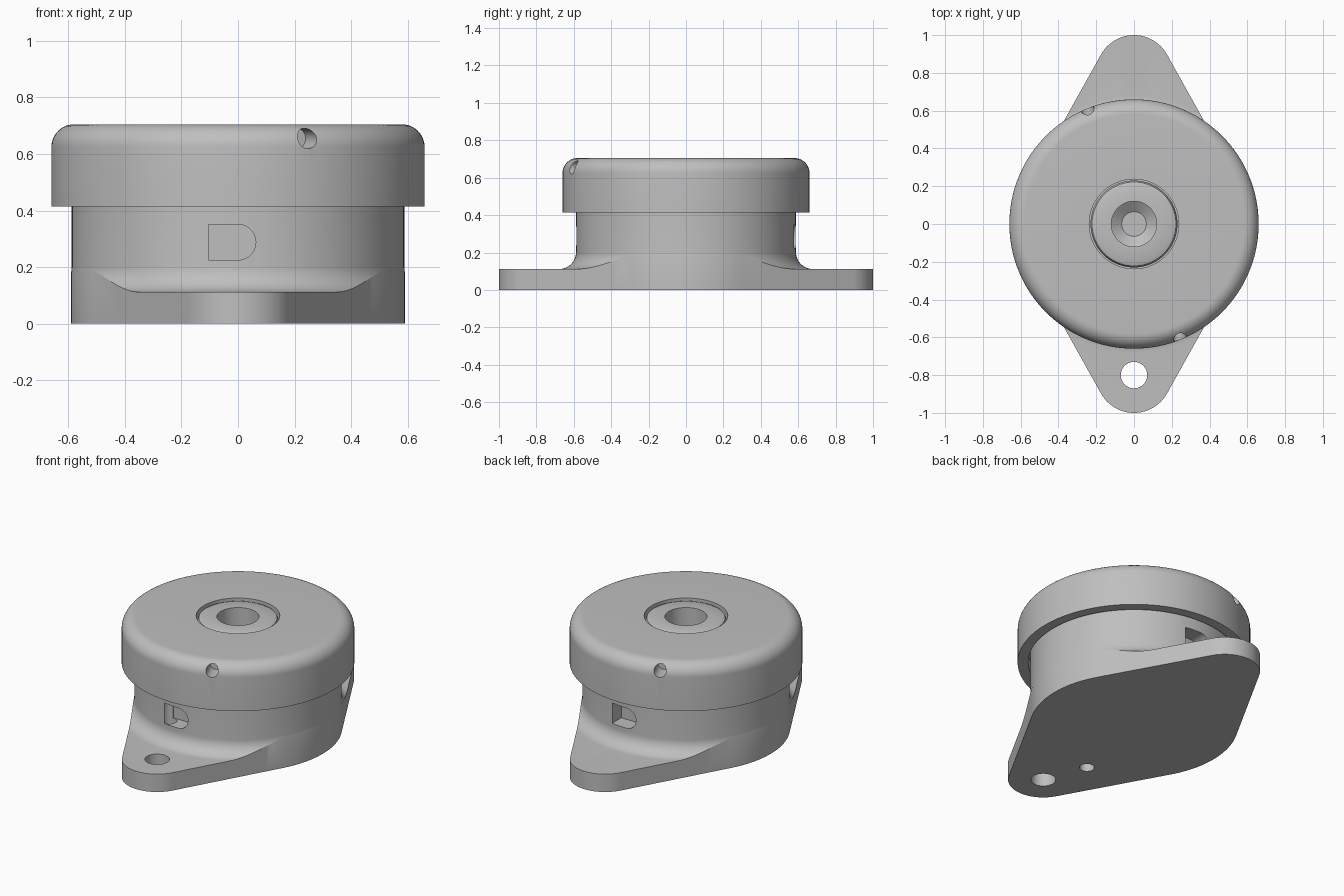
import bpy, bmesh, math
from mathutils import Matrix, Vector

cube = bpy.data.objects.get("Cube")
if cube:
    bpy.data.objects.remove(cube, do_unlink=True)

metal = bpy.data.materials.new("light_grey")
metal.use_nodes = True
GREY = (0.52, 0.52, 0.52, 1)
metal.diffuse_color = GREY
metal.node_tree.nodes["Principled BSDF"].inputs["Base Color"].default_value = GREY


def add_object(name, bm):
    bmesh.ops.recalc_face_normals(bm, faces=bm.faces)
    mesh = bpy.data.meshes.new(name)
    bm.to_mesh(mesh)
    bm.free()
    mesh.materials.append(metal)
    obj = bpy.data.objects.new(name, mesh)
    bpy.context.collection.objects.link(obj)
    return obj


def arc(cx, cy, r, start, end, steps):
    angles = [math.radians(start + (end - start) * i / steps) for i in range(steps + 1)]
    return [(cx + r * math.cos(a), cy + r * math.sin(a)) for a in angles]


def lathe(name, profile, closed=False, steps=128):
    bm = bmesh.new()
    verts = [bm.verts.new((r, 0, z)) for r, z in profile]
    edges = [bm.edges.new(pair) for pair in zip(verts, verts[1:])]
    if closed:
        edges.append(bm.edges.new((verts[-1], verts[0])))
    bmesh.ops.spin(bm, geom=verts + edges, cent=(0, 0, 0), axis=(0, 0, 1),
                   angle=math.tau, steps=steps)
    bmesh.ops.remove_doubles(bm, verts=bm.verts, dist=0.0001)
    return add_object(name, bm)


def prism(name, outline, low, high, matrix=Matrix()):
    bm = bmesh.new()
    face = bm.faces.new([bm.verts.new((x, y, low)) for x, y in outline])
    top = bmesh.ops.extrude_face_region(bm, geom=[face])["geom"]
    bmesh.ops.translate(bm, vec=(0, 0, high - low),
                        verts=[v for v in top if isinstance(v, bmesh.types.BMVert)])
    bm.transform(matrix)
    return add_object(name, bm)


def circle(x, y, r):
    return arc(x, y, r, 0, 360, 40)[:-1]


def boolean(obj, tool, operation="DIFFERENCE"):
    mod = obj.modifiers.new("cut", "BOOLEAN")
    mod.operation, mod.solver, mod.object = operation, "EXACT", tool
    bpy.context.view_layer.objects.active = obj
    bpy.ops.object.modifier_apply(modifier=mod.name)
    bpy.data.objects.remove(tool, do_unlink=True)


# Base: flange, fillet and stem turned together, then trimmed to the lug outline
STEM, FLANGE, FILLET, LUG = 0.588, 0.112, 0.09, 0.2
base = lathe("flanged_base", [(0, 0), (1.2, 0), (1.2, FLANGE)]
             + arc(STEM + FILLET, FLANGE + FILLET, FILLET, 270, 180, 12)
             + [(STEM, 0.5), (0, 0.5)])
t = math.degrees(math.asin((STEM - LUG) / 0.8))
outline = (arc(0, 0, STEM + 0.002, -t, t, 24) + arc(0, 0.8, LUG, t, 180 - t, 32)
           + arc(0, 0, STEM + 0.002, 180 - t, 180 + t, 24)
           + arc(0, -0.8, LUG, 180 + t, 360 - t, 32))
boolean(base, prism("outline_cutter", outline, -0.2, 0.8), "INTERSECT")

# Cap: shell with a rounded top edge, a skirt and a centre opening
cap = lathe("cap", [(0.237, 0.49), (0.6, 0.49), (0.6, 0.415), (0.66, 0.415)]
            + arc(0.58, 0.625, 0.08, 0, 90, 12) + [(0.237, 0.705)], closed=True)

# Hub: bevelled boss with a blind, cone-bottomed bore
hub = lathe("hub", [(0, 0.53), (0.065, 0.53), (0.12, 0.57), (0.12, 0.7), (0.205, 0.7),
                    (0.222, 0.693), (0.23, 0.675), (0.23, 0.49), (0, 0.49)])

# Features repeated at front and back by a half turn
for turn in (0, math.pi):
    half = Matrix.Rotation(turn, 4, "Z")
    upright = half @ Matrix.Rotation(math.pi / 2, 4, "X")

    # Mounting hole in the lug
    boolean(base, prism("lug_hole", circle(0, -0.8, 0.07), -0.1, 0.3, half))

    # D-shaped side slot
    slot = arc(0, 0.288, 0.063, -90, 90, 20) + [(-0.105, 0.351), (-0.105, 0.225)]
    boolean(base, prism("slot_cutter", slot, 0.49, 0.75, upright))

    # Small hole rising from the underside into the slot
    boolean(base, prism("pin_hole", circle(-0.1, -0.535, 0.042), -0.1, 0.345, half))

    # Radial hole in the rounded edge of the cap
    radial = half @ Matrix.Rotation(math.radians(22), 4, "Z") @ Matrix.Rotation(math.pi / 2, 4, "X")
    boolean(cap, prism("cap_hole", circle(0, 0.655, 0.036), 0.55, 0.8, radial))

for obj in (base, cap, hub):
    bpy.ops.object.select_all(action="DESELECT")
    obj.select_set(True)
    bpy.context.view_layer.objects.active = obj
    bpy.ops.object.shade_smooth_by_angle(angle=math.radians(25))
